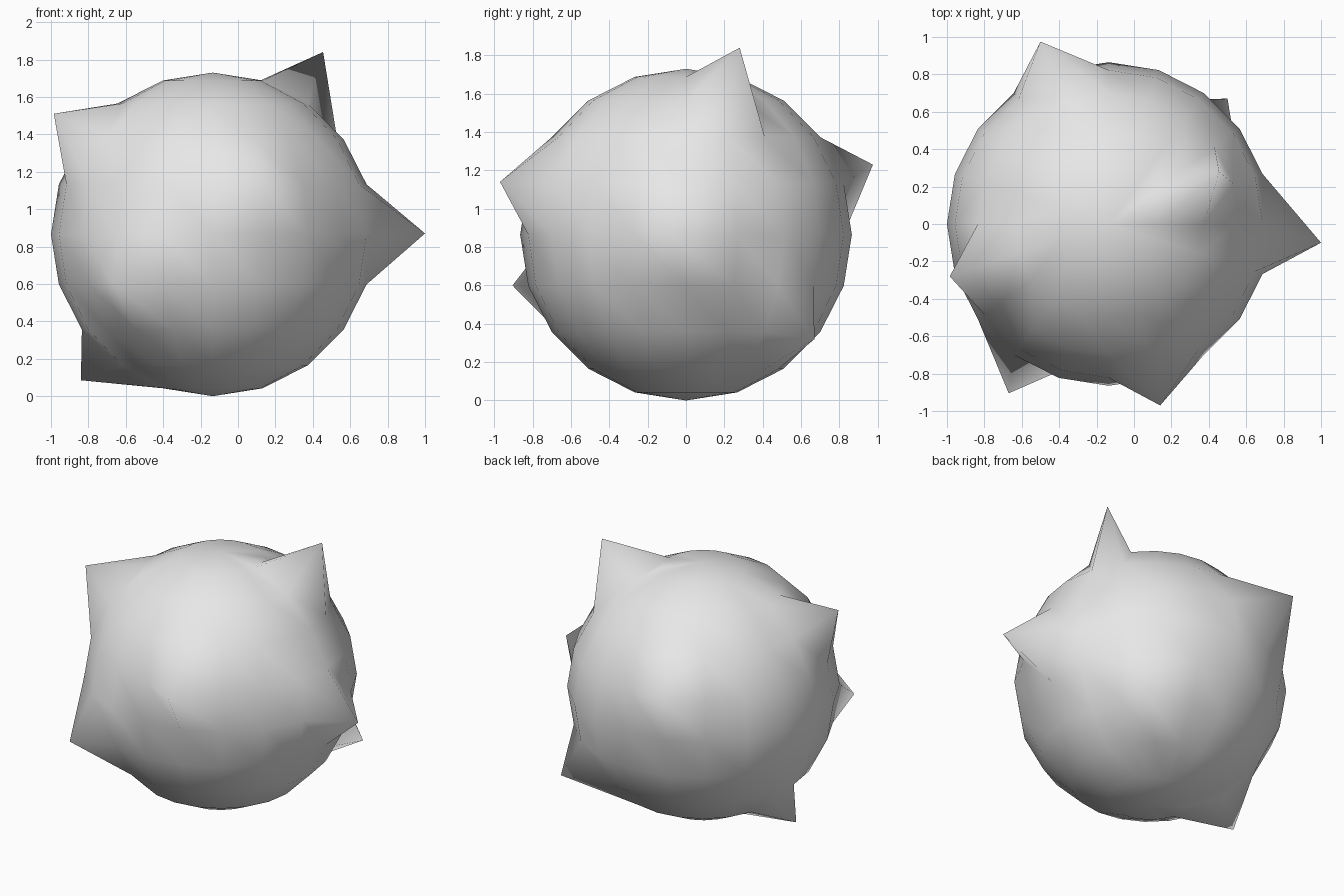
import bpy
import bmesh
from mathutils import Vector

cube = bpy.data.objects.get("Cube")
if cube:
    bpy.data.objects.remove(cube, do_unlink=True)

CENTRE = Vector((-0.135, 0, 0.865))
RADIUS = 0.865

# Tips of the spikes
TIPS = [
    (-0.985, -0.28, 1.51),
    (0.455, 0.28, 1.84),
    (1.0, -0.10, 0.87),
    (0.14, -0.97, 1.14),
    (-0.50, 0.975, 1.23),
    (-0.67, -0.905, 0.60),
    (0.50, 0.67, 0.32),
    (-0.84, -0.02, 0.085),
]

# Plain grey material
grey = bpy.data.materials.new("light_grey")
grey.use_nodes = True
colour = (0.8, 0.8, 0.8, 1)
grey.diffuse_color = colour
grey.node_tree.nodes["Principled BSDF"].inputs["Base Color"].default_value = colour

# Round body
bm = bmesh.new()
bmesh.ops.create_uvsphere(bm, u_segments=20, v_segments=10, radius=RADIUS)
bmesh.ops.translate(bm, verts=bm.verts, vec=CENTRE)

# Spikes: pull the vertex nearest to each tip's direction out to the tip
directions = [(v, (v.co - CENTRE).normalized()) for v in bm.verts]
for tip in TIPS:
    aim = (Vector(tip) - CENTRE).normalized()
    vert = max(directions, key=lambda item: item[1].dot(aim))[0]
    vert.co = tip

for face in bm.faces:
    face.smooth = True

mesh = bpy.data.meshes.new("spiked_ball")
bm.to_mesh(mesh)
bm.free()
mesh.materials.append(grey)
ball = bpy.data.objects.new("spiked_ball", mesh)
bpy.context.collection.objects.link(ball)
